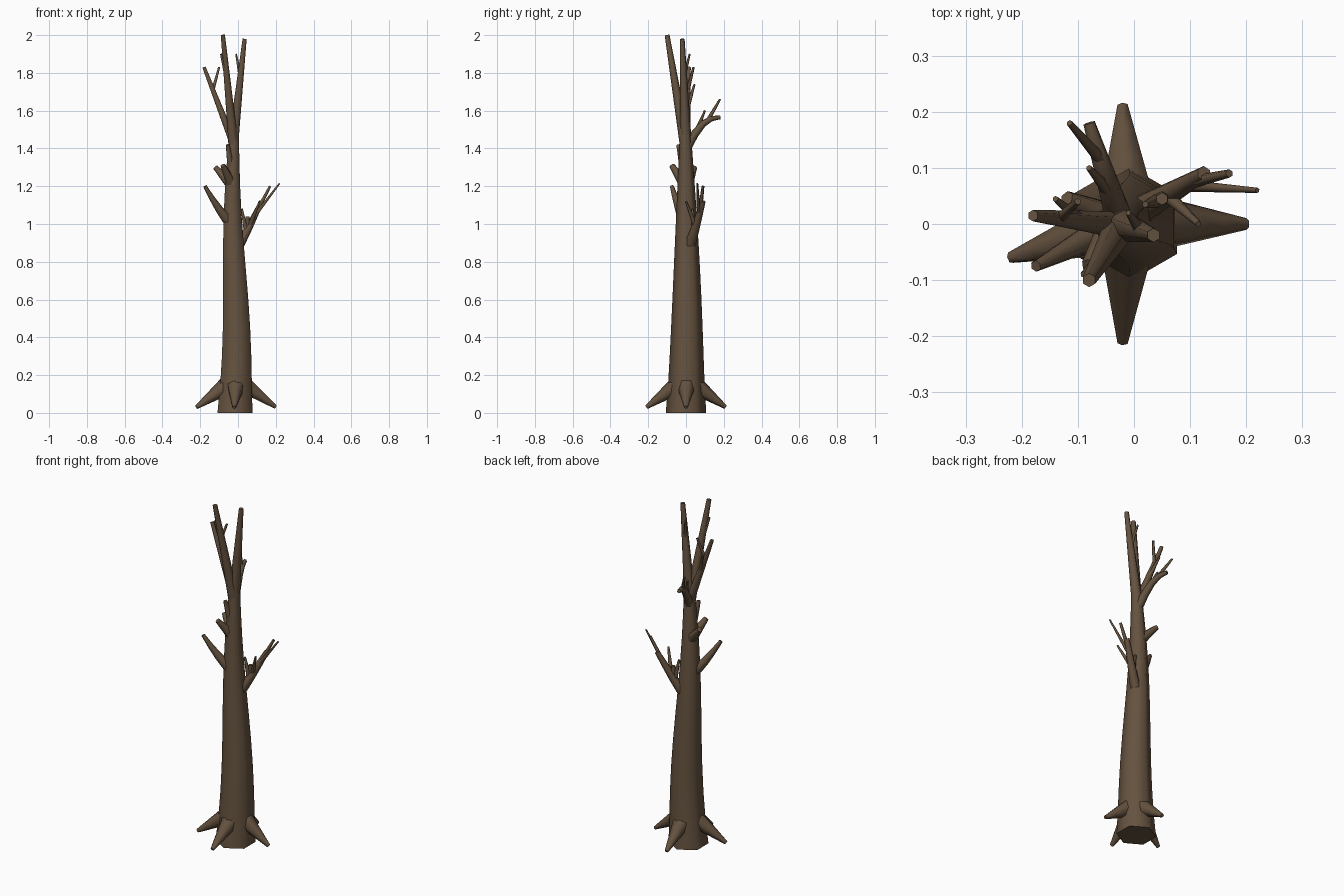
import bpy, bmesh, math
from mathutils import Vector

if "Cube" in bpy.data.objects:
    bpy.data.objects.remove(bpy.data.objects["Cube"])

bark = bpy.data.materials.new("dark brown bark")
bark.use_nodes = True
colour = (.13, .085, .05, 1)
bark.diffuse_color = colour
shader = next(node for node in bark.node_tree.nodes if node.type == 'BSDF_PRINCIPLED')
shader.inputs["Base Color"].default_value = colour

UP = Vector((0, 0, 1))
SIDES = 6


def tube(name, spine, steps, level_rings=False):
    """Tapered tube along spine(t), which gives a centre and a radius for t from start to end."""
    stations = [spine(step / steps) for step in range(steps + 1)]
    bm = bmesh.new()
    rings = []
    for i, (centre, radius) in enumerate(stations):
        ahead = stations[min(i + 1, steps)][0]
        behind = stations[max(i - 1, 0)][0]
        turn = UP.rotation_difference(UP if level_rings else ahead - behind)
        ring = []
        for side in range(SIDES):
            angle = math.tau * side / SIDES
            spoke = Vector((-math.sin(angle), math.cos(angle), 0))
            ring.append(bm.verts.new(centre + turn @ spoke * radius))
        rings.append(ring)
    for low, high in zip(rings, rings[1:]):
        for side in range(SIDES):
            after = (side + 1) % SIDES
            bm.faces.new((low[side], low[after], high[after], high[side]))
    bm.faces.new(reversed(rings[0]))
    bm.faces.new(rings[-1])
    mesh = bpy.data.meshes.new(name)
    bm.to_mesh(mesh)
    bm.free()
    mesh.materials.append(bark)
    part = bpy.data.objects.new(name, mesh)
    bpy.context.collection.objects.link(part)
    bpy.ops.object.select_all(action='DESELECT')
    part.select_set(True)
    bpy.context.view_layer.objects.active = part
    bpy.ops.object.shade_smooth_by_angle(angle=math.radians(70))


def grow(name, parent, where, tip, share=.75, taper=.42, lift=0):
    """Limb from a spot on its parent's spine to a tip; lift arches its middle upward."""
    start, thickness = parent(where)
    end = Vector(tip)

    def spine(t):
        arch = UP * lift * math.sin(math.pi * t)
        radius = thickness * share * (1 - t + t * taper)
        return start.lerp(end, t) + arch, radius

    tube(name, spine, steps=4)
    return spine


# Trunk: flared foot, slight sway, steady taper
def trunk(t):
    z = 1.5 * t
    sway = Vector((.011 * math.cos(4 * z - 1.4) - .018, .005 * math.sin(2.5 * z), z))
    flare = .007 * math.exp(-8 * z)
    swell = .006 * math.sin(math.pi * t)
    return sway, .1 - .048 * z + flare + swell


tube("trunk", trunk, steps=10, level_rings=True)

# Roots
root_tips = {"left": (.2, 0), "right": (-.22, -.06), "front": (-.02, -.21), "back": (-.02, .21)}
for direction, (x, y) in root_tips.items():
    grow(direction + "_root", trunk, where=.12, tip=(x, y, .03), share=.65, taper=.17)

# Crown leaders and their twigs
left_leader = grow("left_leader", trunk, where=.98, tip=(.035, -.02, 1.98), share=1)
right_leader = grow("right_leader", trunk, where=.94, tip=(-.08, -.1, 2), share=.9)
grow("left_leader_twig", left_leader, where=.6, tip=(-.01, .02, 1.9), share=.6)
grow("right_leader_twig", right_leader, where=.6, tip=(-.09, -.09, 1.9), share=.7)

# Upper right branch
upper_right = grow("upper_right_branch", trunk, where=.95, tip=(-.18, .015, 1.83))
grow("upper_right_twig", upper_right, where=.7, tip=(-.1, .04, 1.83), share=.7, taper=.6)
grow("upper_right_side_twig", upper_right, where=.45, tip=(-.14, .045, 1.74), share=.7)

# Upper back branch
upper_back = grow("upper_back_branch", trunk, where=.93, tip=(-.08, .18, 1.565), lift=.05)
grow("upper_back_twig", upper_back, where=.65, tip=(-.115, .18, 1.66), share=.7, taper=.5)
grow("upper_back_side_twig", upper_back, where=.3, tip=(-.08, .1, 1.6), share=.6)

# Broken stubs
grow("front_stub", trunk, where=.8, tip=(-.08, -.075, 1.31))
grow("back_stub", trunk, where=.8, tip=(-.12, .045, 1.3))
grow("tall_stub", trunk, where=.82, tip=(-.055, -.04, 1.42), share=.6)

# Middle right branch
grow("middle_right_branch", trunk, where=.66, tip=(-.175, -.075, 1.2), share=.6, taper=.3, lift=-.015)

# Middle left branch
middle_left = grow("middle_left_branch", trunk, where=.56, tip=(.125, .09, 1.12), share=.5, lift=-.01)
grow("middle_left_long_twig", middle_left, where=.75, tip=(.22, .06, 1.215), share=.6)
grow("middle_left_short_twig", middle_left, where=.8, tip=(.17, .09, 1.2), share=.7, taper=.6)
grow("middle_left_front_twig", middle_left, where=.55, tip=(.115, 0, 1.12), share=.6)
grow("middle_left_inner_twig", middle_left, where=.45, tip=(.02, .035, 1.08), share=.6)
grow("middle_left_upright_twig", middle_left, where=.5, tip=(.05, .045, 1.04), share=.6, taper=.8)
